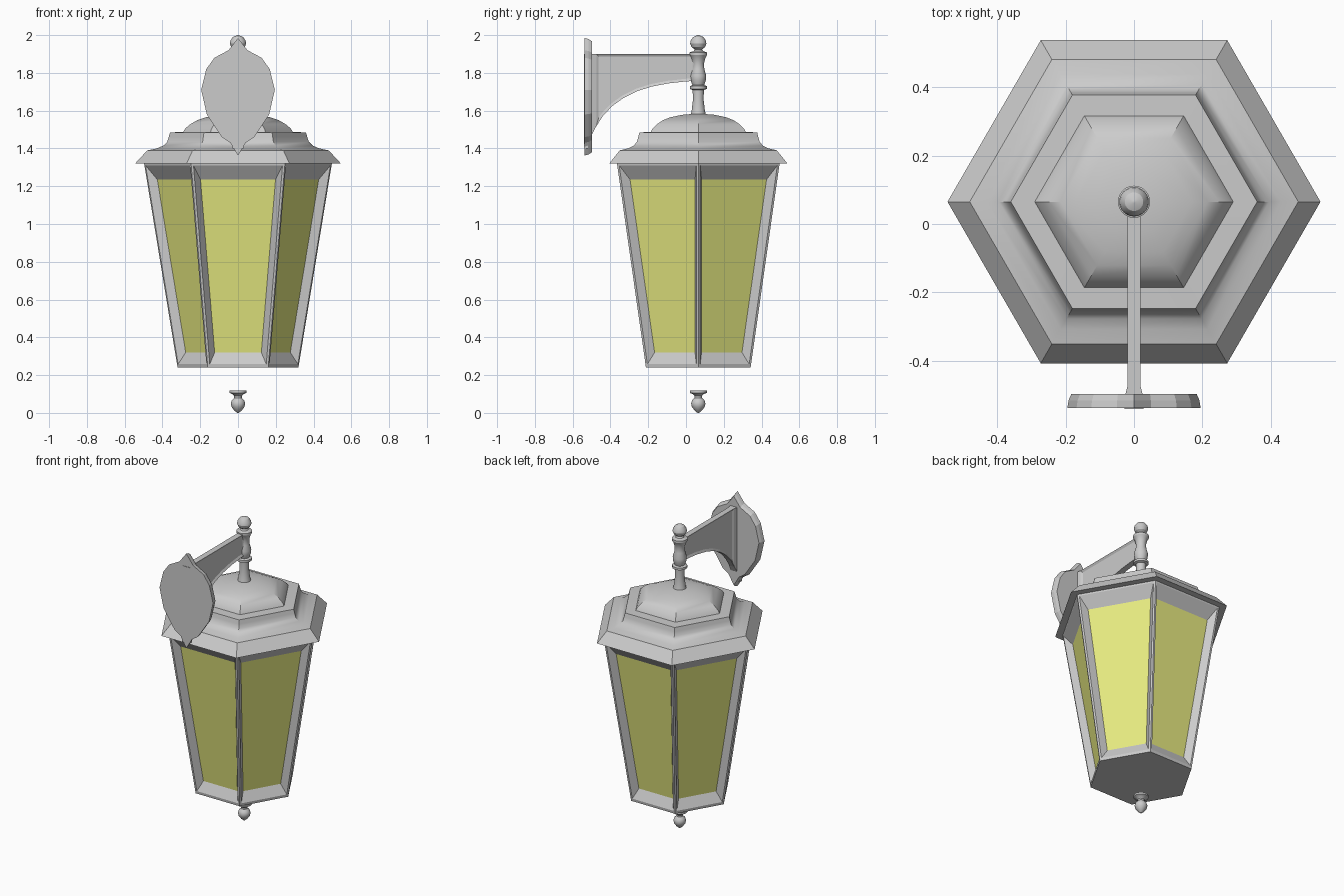
import bpy, bmesh
from math import radians, cos, sin, pi, sqrt

if "Cube" in bpy.data.objects:
    bpy.data.objects.remove(bpy.data.objects["Cube"])

CY = 0.065  # lantern axis sits slightly behind the origin


def finish(name, bm, smooth=None, mat=None):
    mesh = bpy.data.meshes.new(name)
    bm.to_mesh(mesh)
    bm.free()
    ob = bpy.data.objects.new(name, mesh)
    bpy.context.collection.objects.link(ob)
    if mat:
        mesh.materials.append(mat)
    if smooth:
        bpy.ops.object.select_all(action='DESELECT')
        ob.select_set(True)
        bpy.context.view_layer.objects.active = ob
        bpy.ops.object.shade_smooth_by_angle(angle=radians(smooth))
    return ob


def loft(name, rings, smooth=None, inset=None):
    """Skin equal-sized rings of points and cap both ends."""
    bm = bmesh.new()
    loops = [[bm.verts.new(p) for p in ring] for ring in rings]
    n = len(loops[0])
    for a, b in zip(loops, loops[1:]):
        for i in range(n):
            j = (i + 1) % n
            bm.faces.new((a[i], a[j], b[j], b[i]))
    caps = [bm.faces.new(loops[0]), bm.faces.new(loops[-1])]
    bmesh.ops.recalc_face_normals(bm, faces=bm.faces[:])
    if inset:
        bmesh.ops.inset_individual(bm, faces=caps, thickness=inset[0],
                                   depth=-inset[1], use_even_offset=True)
    return finish(name, bm, smooth)


def lathe(name, profile, sides, smooth=30):
    rings = [[(r * cos(2 * pi * i / sides), CY + r * sin(2 * pi * i / sides), z)
              for i in range(sides)] for r, z in profile]
    return loft(name, rings, smooth)


# Hexagonal roof with cove, and the shallow dome on top
lathe("roof", [(0.49, 1.32), (0.545, 1.32), (0.48, 1.39), (0.43, 1.40),
               (0.395, 1.415), (0.375, 1.435), (0.367, 1.46), (0.36, 1.485),
               (0.29, 1.487), (0.28, 1.505), (0.25, 1.53), (0.215, 1.55),
               (0.17, 1.565), (0.10, 1.578), (0.03, 1.583)], 6)

# Round post with rings and ball
lathe("post", [(0.042, 1.57), (0.035, 1.60), (0.028, 1.66), (0.03, 1.71),
               (0.045, 1.715), (0.045, 1.73), (0.031, 1.735), (0.04, 1.76),
               (0.042, 1.785), (0.032, 1.82), (0.03, 1.85), (0.038, 1.88),
               (0.047, 1.895), (0.047, 1.908), (0.025, 1.915), (0.02, 1.925),
               (0.036, 1.937), (0.043, 1.955), (0.04, 1.972), (0.027, 1.99),
               (0.004, 2.0)], 24)

# Bottom finial
lathe("bottom_finial", [(0.045, 0.118), (0.045, 0.106), (0.03, 0.10),
                        (0.02, 0.09), (0.02, 0.08), (0.033, 0.066),
                        (0.038, 0.05), (0.034, 0.032), (0.02, 0.013),
                        (0.004, 0.0)], 24)


# Tapered body: six faces, each with a thin rim and a sloped recess
def face_point(k, side, z, margin, depth):
    radius = 0.32 + (0.497 - 0.32) * (z - 0.24) / (1.32 - 0.24)
    out = radius * sqrt(3) / 2 - depth
    along = side * (radius / 2 - margin)
    a = radians(30 + 60 * k)
    return (out * cos(a) - along * sin(a), CY + out * sin(a) + along * cos(a), z)


def face_loop(k, z0, z1, margin, depth):
    return [face_point(k, s, z, margin, depth)
            for s, z in ((-1, z0), (1, z0), (1, z1), (-1, z1))]


glass = bpy.data.materials.new("yellow_glass")
glass.diffuse_color = (0.80, 0.83, 0.22, 1)
glass.use_nodes = True
glass.node_tree.nodes["Principled BSDF"].inputs["Base Color"].default_value = glass.diffuse_color
frame, panes = bmesh.new(), bmesh.new()
for k in range(6):
    loops = [face_loop(k, 0.24, 1.32, 0, 0),
             face_loop(k, 0.258, 1.31, 0.012, 0),
             face_loop(k, 0.32, 1.235, 0.043, 0.04)]
    vs = [[frame.verts.new(p) for p in loop] for loop in loops]
    for a, b in zip(vs, vs[1:]):
        for i in range(4):
            j = (i + 1) % 4
            frame.faces.new((a[i], a[j], b[j], b[i]))
    panes.faces.new([panes.verts.new(p) for p in loops[2]])
for z in (0.24, 1.32):  # floor and ceiling
    ring = [frame.verts.new(face_point(k, -1, z, 0, 0)) for k in range(6)]
    frame.faces.new(ring if z > 1 else ring[::-1])
bmesh.ops.remove_doubles(frame, verts=frame.verts[:], dist=0.0005)
finish("lantern_frame", frame)
finish("glass_panes", panes, mat=glass)

# Wall plate: pointed oval outline with a bevelled inner face
half = [(0.05, 1.92), (0.125, 1.88), (0.168, 1.82), (0.195, 1.71),
        (0.165, 1.58), (0.085, 1.46), (0.04, 1.43)]
outline = ([(0, 1.985)] + half + [(0, 1.362)] + [(-x, z) for x, z in half[::-1]])
loft("wall_plate", [[(x * s, y, 1.68 + (z - 1.68) * s) for x, z in outline]
                    for y, s in ((-0.538, 1), (-0.515, 0.98), (-0.497, 0.94))])


def rect(y, w, z0, z1):
    return [(-w, y, z0), (w, y, z0), (w, y, z1), (-w, y, z1)]


# Strip on the back of the plate, and flared foot of the arm
loft("plate_strip", [rect(-0.541, 0.028, 1.40, 1.90), rect(-0.52, 0.028, 1.40, 1.90)])
loft("arm_foot", [rect(-0.505, 0.027, 1.46, 1.90), rect(-0.474, 0.019, 1.52, 1.90)])

# Curved bracket arm with recessed side panels
arm = [(-0.476, 1.90), (-0.476, 1.515), (-0.44, 1.572), (-0.39, 1.625),
       (-0.33, 1.668), (-0.26, 1.703), (-0.18, 1.728), (-0.09, 1.745),
       (0.0, 1.755), (0.045, 1.757), (0.045, 1.90)]
loft("bracket_arm", [[(x, y, z) for y, z in arm] for x in (-0.019, 0.019)],
     inset=(0.014, 0.008))
